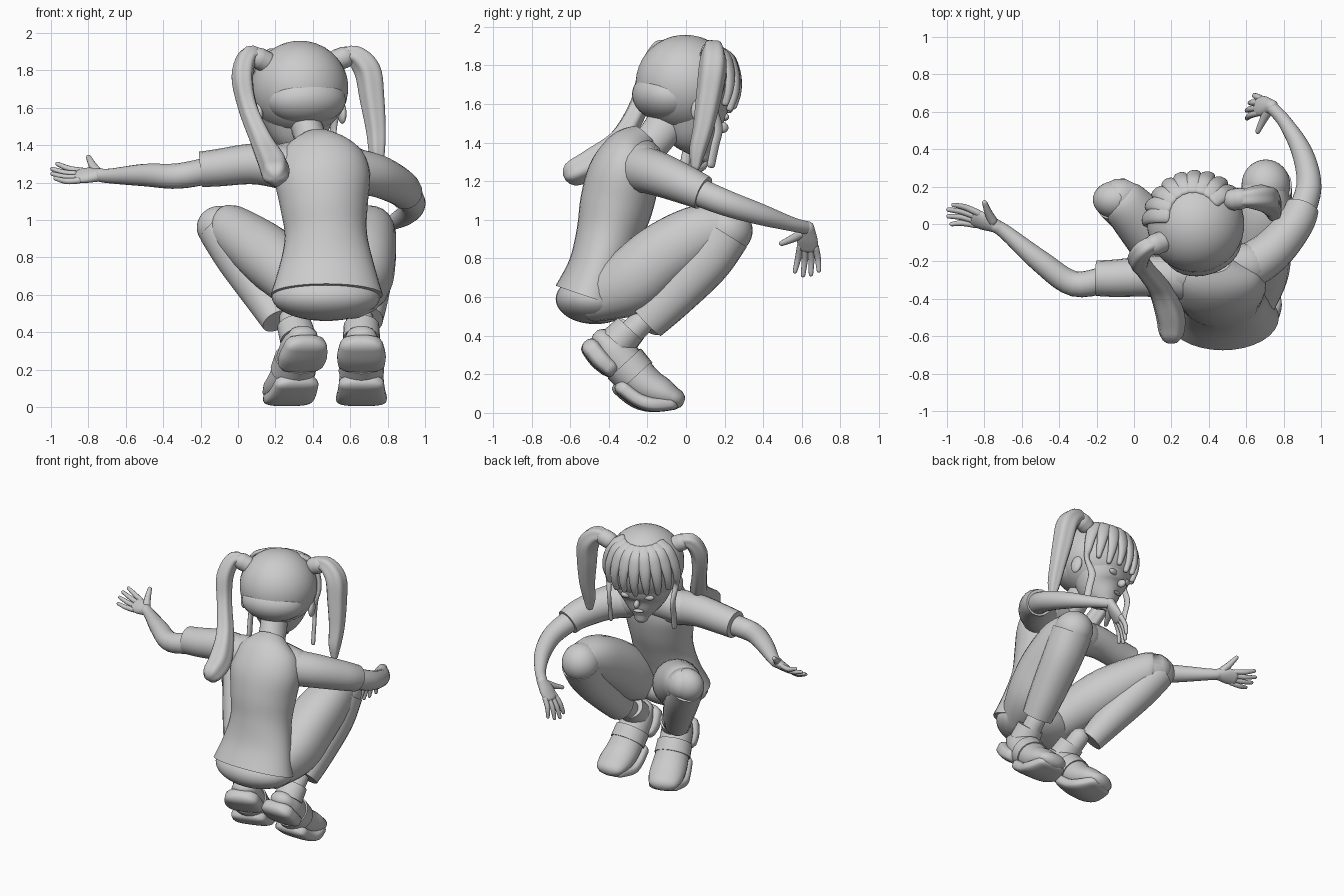
import bpy, bmesh, math
from mathutils import Vector, Matrix

cube = bpy.data.objects.get("Cube")
if cube:
    bpy.data.objects.remove(cube, do_unlink=True)

grey = bpy.data.materials.new("plain grey")
grey.use_nodes = True
grey.diffuse_color = (0.6, 0.6, 0.6, 1)
grey.node_tree.nodes["Principled BSDF"].inputs["Base Color"].default_value = grey.diffuse_color


def finish(name, bm, matrix):
    mesh = bpy.data.meshes.new(name)
    bmesh.ops.recalc_face_normals(bm, faces=bm.faces)
    bm.to_mesh(mesh)
    bm.free()
    mesh.materials.append(grey)
    obj = bpy.data.objects.new(name, mesh)
    obj.matrix_world = matrix
    bpy.context.collection.objects.link(obj)
    return obj


def catmull(points, steps):
    """Smooth path through rings given as (x, y, z, half width, half depth)."""
    points = [p if len(p) == 5 else (*p, p[3]) for p in points]
    path = []
    last = len(points) - 1
    for i in range(last):
        a, b, c, d = (points[max(i - 1, 0)], points[i], points[i + 1], points[min(i + 2, last)])
        for step in range(steps):
            t = step / steps
            path.append([q + t / 2 * (r - p + t * (2 * p - 5 * q + 4 * r - s + t * (3 * (q - r) + s - p)))
                         for p, q, r, s in zip(a, b, c, d)])
    return path + [list(points[last])]


def loft(name, points, ref=(0, 0, 1), matrix=Matrix(), rounded=True, sides=20, steps=5, power=1, groove=0):
    """Skin elliptical sections along a path, with domed or flat ends."""
    path = catmull(points, steps)
    centres = [Vector(p[:3]) for p in path]
    rings, side = [], None
    for i, ring in enumerate(path):
        tangent = (centres[min(i + 1, len(path) - 1)] - centres[max(i - 1, 0)]).normalized()
        if side is None:
            side = Vector(ref).cross(tangent)
        side = (side - tangent * side.dot(tangent)).normalized()
        rings.append((centres[i], tangent, side, ring[3], ring[4]))
    if rounded:
        angles = [math.radians(a) for a in (30, 55, 75)]

        def dome(ring, sign):
            c, t, s, w, d = ring
            return [(c + t * sign * min(w, d) * math.sin(a), t, s, w * math.cos(a), d * math.cos(a)) for a in angles]
        rings = dome(rings[0], -1)[::-1] + rings + dome(rings[-1], 1)
    bm = bmesh.new()
    loops = []
    for c, t, s, w, d in rings:
        loop = []
        for k in range(sides):
            a = math.tau * k / sides
            u, v = (math.copysign(abs(f) ** power, f) for f in (math.cos(a), math.sin(a)))
            swell = 1 + groove * math.cos(5 * a)
            loop.append(bm.verts.new(c + (s * u * w + t.cross(s) * v * d) * swell))
        loops.append(loop)
    for one, two in zip(loops, loops[1:]):
        for k in range(sides):
            n = (k + 1) % sides
            bm.faces.new((one[k], one[n], two[n], two[k])).smooth = True
    for loop in (loops[0], loops[-1]):
        cap = bm.faces.new(loop)
        cap.smooth = rounded
        for edge in cap.edges:
            edge.smooth = rounded
    return finish(name, bm, matrix)


def ball(name, centre, radii, matrix=Matrix()):
    bm = bmesh.new()
    bmesh.ops.create_uvsphere(bm, u_segments=32, v_segments=20, radius=1)
    for face in bm.faces:
        face.smooth = True
    bmesh.ops.transform(bm, matrix=Matrix.Translation(centre) @ Matrix.Diagonal((*radii, 1)), verts=bm.verts)
    return finish(name, bm, matrix)


# Torso, shoulders, neck and hips
forward = (0, 1, 0)
loft("shirt", [(.475, -.5, .6, .3, .185), (.475, -.45, .75, .255, .16), (.47, -.4, .92, .22, .17),
               (.46, -.36, 1.08, .235, .19), (.45, -.32, 1.24, .255, .185), (.43, -.275, 1.36, .21, .14),
               (.42, -.21, 1.44, .095, .07)], forward, rounded=False, sides=32)
loft("shoulders", [(.2, -.27, 1.29, .11), (.42, -.25, 1.31, .125), (.62, -.22, 1.27, .12)])
ball("trouser_seat", (.47, -.47, .59), (.29, .205, .13))
loft("neck", [(.41, -.21, 1.36, .095), (.38, -.13, 1.46, .085, .1), (.34, -.05, 1.58, .09, .11)], forward)

# Legs: the right knee points ahead, the left one swings outward
loft("right_thigh", [(.61, -.46, .6, .13), (.645, -.28, .68, .175), (.67, -.12, .81, .175), (.69, .06, .92, .155),
                     (.7, .19, .95, .125)], power=.9)
loft("right_shin", [(.71, .2, .93, .135), (.71, .1, .78, .13), (.69, -.08, .59, .115), (.675, -.2, .47, .1)],
     rounded=False, power=.9)
ball("right_knee", (.705, .21, .945), (.13, .135, .13))
loft("left_thigh", [(.36, -.45, .61, .13), (.18, -.15, .79, .165), (-.02, .08, .94, .135), (-.07, .13, .96, .115)])
loft("left_shin", [(-.1, .13, .95, .115), (0, .04, .8, .12), (.13, -.1, .6, .105), (.21, -.2, .46, .085)],
     rounded=False)
ball("left_knee", (-.1, .13, .96), (.12, .1, .115))


# Feet stand on their toes with the heels raised
def shoe(side, x, turn):
    place = Matrix.Translation((x, -.25, 0)) @ Matrix.Rotation(math.radians(turn), 4, "Z")

    def part(name, points, **options):
        loft(side + "_" + name, [(0, *p) for p in points], matrix=place, **options)
    part("shoe_upper", [(-.18, .375, .085, .06), (-.13, .32, .105, .1), (-.04, .22, .11, .105),
                        (.05, .14, .12, .095), (.13, .1, .12, .08), (.19, .075, .105, .055)])
    part("shoe_heel", [(-.24, .335, .115, .05), (-.19, .275, .13, .05), (-.14, .23, .125, .045)],
         power=.6, sides=28)
    part("shoe_sole", [(-.08, .13, .12, .04), (0, .07, .13, .04), (.08, .045, .135, .04), (.18, .05, .105, .035)],
         power=.6, sides=28)
    part("shoe_strap", [(-.07, .255, .118, .115), (-.01, .19, .122, .11)], rounded=False)
    part("shoe_collar", [(-.11, .36, .1, .095), (-.04, .435, .095, .085)], rounded=False)
    part("sock", [(-.1, .35, .07, .07), (.02, .47, .065, .065)])


shoe("right", .66, 0)
shoe("left", .29, 18)

# Arms and sleeves
loft("right_sleeve", [(.56, -.26, 1.27, .125), (.73, -.15, 1.24, .115), (.86, 0, 1.18, .1), (.9, .09, 1.14, .09)],
     rounded=False)
loft("right_arm", [(.88, .03, 1.16, .075), (.935, .2, 1.09, .068), (.9, .38, 1.03, .056), (.81, .54, .98, .038),
                   (.74, .62, .96, .034)])
loft("left_sleeve", [(.32, -.29, 1.27, .125), (.1, -.28, 1.3, .11), (-.1, -.29, 1.28, .1), (-.2, -.29, 1.27, .095)],
     rounded=False)
loft("left_arm", [(-.13, -.29, 1.27, .072), (-.32, -.32, 1.235, .068), (-.5, -.2, 1.24, .06),
                  (-.68, -.05, 1.235, .04), (-.74, -.01, 1.24, .036)])


# Hands: fingers run along local x and the thumb sits toward local y
def hand(side, wrist, along, thumb):
    x_axis = Vector(along).normalized()
    z_axis = x_axis.cross(Vector(thumb)).normalized()
    y_axis = z_axis.cross(x_axis)
    place = Matrix((x_axis, y_axis, z_axis)).transposed().to_4x4()
    place.translation = wrist
    place = place @ Matrix.Scale(1.18, 4)
    loft(side + "_palm", [(-.01, 0, 0, .03, .028), (.05, .002, 0, .046, .025), (.1, 0, 0, .046, .019)], matrix=place)
    fingers = zip(("index", "middle", "ring", "little"), (.11, .125, .115, .09))
    for i, (finger, length) in enumerate(fingers):
        spread = 1.5 - i
        loft(f"{side}_{finger}_finger",
             [(.09, spread * .023, 0, .015), (.1 + length / 2, spread * .03, -.006, .014),
              (.1 + length, spread * .036, -.03, .01)], matrix=place, sides=10)
    loft(side + "_thumb", [(.02, .025, -.005, .022), (.05, .065, -.01, .018), (.08, .115, -.015, .012)],
         matrix=place, sides=10)


hand("right", (.73, .63, .95), (-.55, .02, -.8), (-.3, -1, 0))
hand("left", (-.74, -.01, 1.24), (-.93, .34, -.03), (.3, .7, .6))

# Head, turned a little to one side and tipped down
head = (Matrix.Translation((.33, 0, 1.705)) @ Matrix.Rotation(math.radians(18), 4, "Z")
        @ Matrix.Rotation(math.radians(-12), 4, "X"))
ball("hair_cap", (0, 0, 0), (.26, .262, .253), head)
ball("nape_hair", (0, -.1, -.09), (.215, .165, .13), head)
loft("face", [(0, .165, -.335, .05, .045), (0, .135, -.29, .1, .095), (0, .09, -.22, .16, .15),
              (0, .06, -.12, .205, .19), (0, .02, 0, .23, .235)], forward, head, sides=32)
ball("nose", (0, .243, -.18), (.02, .03, .028), head)
ball("lips", (0, .222, -.25), (.036, .014, .011), head)
for side, sign in (("right", 1), ("left", -1)):
    ball(side + "_eye", (sign * .08, .217, -.13), (.036, .02, .02), head)
    ball(side + "_ear", (sign * .235, .02, -.13), (.022, .04, .06), head)


# Fringe and side locks lie over the skull
def lock(name, turn, low, width, drop=()):
    out = Vector((math.sin(math.radians(turn)), math.cos(math.radians(turn)), 0))
    points = []
    for i in range(6):
        lift = math.radians(56 + (low - 56) * i / 5)
        spot = (out * math.cos(lift) + Vector((0, 0, math.sin(lift)))) * (.25 + .02 * min(i, 1))
        points.append((*spot, width * (1 - i * i / 40), .02))
    for depth in drop:
        points.append((out.x * .24, out.y * .24 + .06, depth, width * .55, .014))
    loft(name, points, out, head, sides=12)


for i in range(7):
    lock(f"fringe_lock_{i + 1}", (i - 3) * 17, -14 - 4 * (i % 2), .045)
for side, turn in (("right", 68), ("left", -68)):
    lock(side + "_side_lock", turn, -20, .045, (-.2, -.3, -.4))

# Pigtails with their ties
loft("left_pigtail", [(.14, -.1, 1.85, .04), (.06, -.13, 1.88, .05), (.025, -.19, 1.77, .056),
                      (.055, -.24, 1.6, .05), (.13, -.34, 1.42, .058), (.19, -.48, 1.3, .075),
                      (.2, -.57, 1.25, .07)], forward, groove=.07, sides=30)
loft("right_pigtail", [(.54, .13, 1.86, .04), (.62, .14, 1.88, .055), (.695, .14, 1.8, .07), (.72, .12, 1.65, .065),
                       (.74, .09, 1.48, .052), (.745, .06, 1.36, .042), (.75, .05, 1.28, .025)],
     forward, groove=.07, sides=30)
loft("left_hair_tie", [(.15, -.095, 1.845, .058), (.11, -.11, 1.865, .058)], forward)
loft("right_hair_tie", [(.53, .13, 1.855, .058), (.57, .135, 1.87, .058)], forward)
